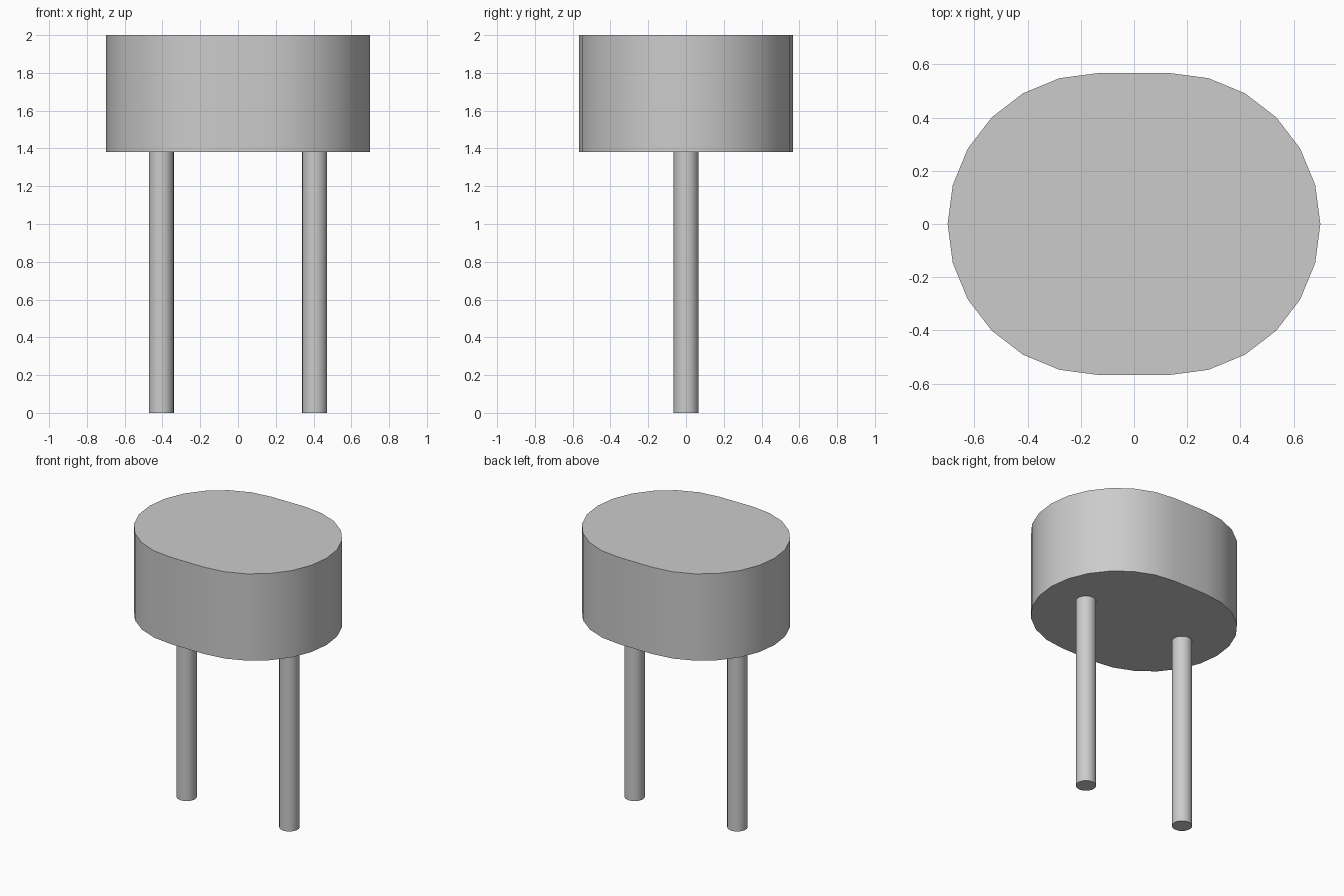
import bpy
import bmesh
import math

cube = bpy.data.objects.get("Cube")
if cube:
    bpy.data.objects.remove(cube, do_unlink=True)

# Single grey finish
grey = bpy.data.materials.new("light_grey")
grey.use_nodes = True
colour = (0.6, 0.6, 0.6, 1)
grey.diffuse_color = colour
grey.node_tree.nodes["Principled BSDF"].inputs["Base Color"].default_value = colour


def stadium(radius, offset, steps):
    """Outline of two half circles whose centres lie at +offset and -offset on x."""
    points = []
    for side in (1, -1):
        for i in range(steps + 1):
            a = math.pi * (i / steps - 0.5)
            points.append((side * (offset + radius * math.cos(a)),
                           side * radius * math.sin(a)))
    return points


def circle(radius, centre_x, steps):
    return [(centre_x + radius * math.cos(math.tau * i / steps),
             radius * math.sin(math.tau * i / steps)) for i in range(steps)]


def prism(name, outline, bottom, top):
    """Extrude a flat outline upwards into a closed solid."""
    bm = bmesh.new()
    face = bm.faces.new([bm.verts.new((x, y, bottom)) for x, y in outline])
    extruded = bmesh.ops.extrude_face_region(bm, geom=[face], use_keep_orig=True)
    verts = [v for v in extruded["geom"] if isinstance(v, bmesh.types.BMVert)]
    bmesh.ops.translate(bm, verts=verts, vec=(0, 0, top - bottom))
    bmesh.ops.recalc_face_normals(bm, faces=bm.faces)
    mesh = bpy.data.meshes.new(name)
    bm.to_mesh(mesh)
    bm.free()
    mesh.materials.append(grey)
    obj = bpy.data.objects.new(name, mesh)
    bpy.context.collection.objects.link(obj)
    bpy.ops.object.select_all(action="DESELECT")
    obj.select_set(True)
    bpy.context.view_layer.objects.active = obj
    bpy.ops.object.shade_smooth_by_angle(angle=math.radians(30))
    return obj


# Rounded body
prism("body", stadium(0.567, 0.133, 12), 1.38, 2.0)

# Two straight pins
for side, label in ((1, "left"), (-1, "right")):
    prism(label + "_pin", circle(0.066, side * 0.406, 24), 0, 1.38)
